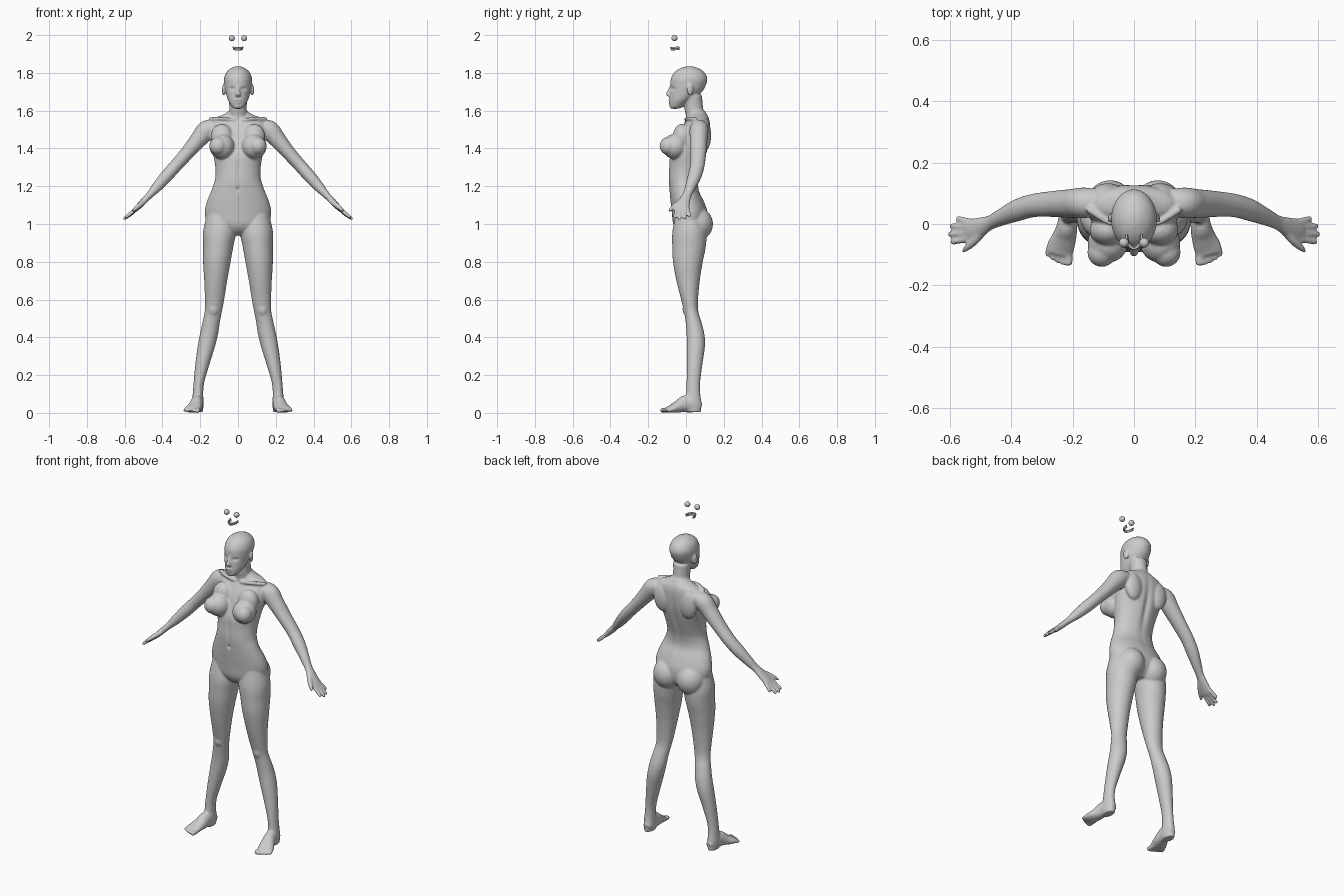
import bpy, bmesh, math
from mathutils import Vector, Matrix

bm = bmesh.new()
X, Y, Z = Vector((1, 0, 0)), Vector((0, 1, 0)), Vector((0, 0, 1))


def dense(pts, n=5):
    """Catmull-Rom refinement of a list of section tuples."""
    out = []
    for i in range(len(pts) - 1):
        a, b, c, d = (pts[max(i - 1, 0)], pts[i], pts[i + 1], pts[min(i + 2, len(pts) - 1)])
        for k in range(n):
            t = k / n
            out.append([.5 * (2 * q + (r - p) * t + (2 * p - 5 * q + 4 * r - s) * t * t
                              + (3 * q - p - 3 * r + s) * t ** 3)
                        for p, q, r, s in zip(a, b, c, d)])
    return out + [list(pts[-1])]


def tube(pts, ref=Y, axis=None, sides=28, mesh=None, n=5):
    """Loft of ellipses; each point is (x, y, z, ru, rv)."""
    mesh = mesh or bm
    pts = dense(pts, n)
    rings = []
    for i, p in enumerate(pts):
        c = Vector(p[:3])
        t = axis or (Vector(pts[min(i + 1, len(pts) - 1)][:3])
                     - Vector(pts[max(i - 1, 0)][:3])).normalized()
        u = ref.cross(t).normalized()
        v = t.cross(u)
        ru, rv = max(p[3], .002), max(p[4], .002)
        rings.append([mesh.verts.new(c + u * ru * math.cos(a) + v * rv * math.sin(a))
                      for a in (2 * math.pi * k / sides for k in range(sides))])
    for a, b in zip(rings, rings[1:]):
        for k in range(sides):
            j = (k + 1) % sides
            mesh.faces.new((a[k], a[j], b[j], b[k]))
    mesh.faces.new(rings[0][::-1])
    mesh.faces.new(rings[-1])


def stack(rows):
    """Centred vertical loft; each row is (z, half width, front y, back y)."""
    tube([(0, (f + b) / 2, z, w, (b - f) / 2) for z, w, f, b in rows], axis=Z, sides=40)


def blob(c, r, rot=None):
    m = Matrix.Translation(c) @ (rot or Matrix()) @ Matrix.Diagonal((*r, 1))
    bmesh.ops.create_uvsphere(bm, u_segments=28, v_segments=18, radius=1, matrix=m)


def finish(mesh, name):
    bmesh.ops.recalc_face_normals(mesh, faces=mesh.faces)
    me = bpy.data.meshes.new(name)
    mesh.to_mesh(me)
    mesh.free()
    ob = bpy.data.objects.new(name, me)
    bpy.context.collection.objects.link(ob)
    for f in me.polygons:
        f.use_smooth = True
    return ob


# torso
stack([(.94, .05, -.02, .07), (.965, .10, -.05, .10), (1.0, .16, -.068, .115),
       (1.06, .176, -.075, .115), (1.12, .164, -.082, .095), (1.18, .14, -.088, .068),
       (1.24, .121, -.093, .07), (1.3, .12, -.09, .088), (1.36, .13, -.085, .107),
       (1.42, .142, -.062, .122), (1.48, .15, -.04, .128), (1.53, .15, -.012, .128),
       (1.56, .125, .008, .122), (1.58, .075, .012, .112), (1.6, .045, .01, .1)])
# neck
stack([(1.53, .07, .0, .12), (1.57, .053, .0, .11), (1.61, .046, -.008, .092), (1.68, .05, -.01, .085)])
# head
stack([(1.61, .018, -.078, -.045), (1.618, .03, -.086, -.02), (1.635, .042, -.088, .0),
       (1.66, .055, -.088, .035), (1.7, .066, -.086, .085), (1.74, .073, -.083, .107),
       (1.77, .074, -.08, .113), (1.8, .064, -.064, .1), (1.82, .045, -.04, .076),
       (1.832, .022, -.01, .045), (1.835, .008, .01, .025)])
# nose and lips
tube([(0, -.08, 1.73, .007, .006), (0, -.09, 1.705, .009, .01), (0, -.094, 1.685, .015, .012),
      (0, -.086, 1.674, .012, .006)], axis=Z)
blob((0, -.087, 1.655), (.02, .008, .005))
blob((0, -.086, 1.645), (.017, .008, .005))

for s in (1, -1):
    def side(rows):
        return [(s * r[0], *r[1:]) for r in rows]
    # ear
    blob((s * .076, .022, 1.71), (.008, .018, .031), Matrix.Rotation(s * .35, 4, 'Z'))
    # collarbone and shoulder blade
    tube(side([(.015, .0, 1.55, .008, .008), (.08, .005, 1.558, .009, .009), (.15, .05, 1.555, .012, .012)]))
    blob((s * .085, .098, 1.47), (.055, .035, .085))
    # chest
    blob((s * .085, -.06, 1.41), (.066, .066, .066))
    blob((s * .105, -.092, 1.413), (.047, .048, .048))
    blob((s * .085, -.02, 1.46), (.06, .05, .07))
    # buttock
    blob((s * .078, .055, 1.0), (.082, .088, .09))
    # leg
    tube(side([(.095, .015, 1.05, .07, .07), (.098, .018, .96, .087, .09), (.105, .016, .88, .08, .089),
               (.112, .01, .8, .073, .079), (.118, .011, .7, .061, .062), (.124, .019, .6, .051, .045),
               (.13, .027, .54, .046, .038), (.142, .04, .48, .046, .042), (.153, .05, .42, .048, .047),
               (.168, .052, .35, .046, .048), (.19, .045, .25, .037, .041), (.207, .039, .16, .028, .036),
               (.212, .038, .1, .028, .038), (.213, .036, .05, .031, .046), (.213, .038, .004, .026, .042)]),
         axis=Z)
    blob((s * .13, .0, .55), (.026, .018, .035))
    # foot
    tube(side([(.21, .078, .03, .018, .02), (.212, .05, .042, .03, .04), (.217, .0, .048, .033, .046),
               (.226, -.04, .034, .039, .033), (.239, -.075, .022, .045, .022), (.246, -.1, .016, .042, .015)]),
         ref=Z)
    # toes
    for i in range(5):
        x, y, r = .213 + .017 * i, -.136 + .0015 * i * (i + 1), .0135 if i == 0 else .0098 - .0005 * i
        tube(side([(x, -.08, .016, r, r), (x, y + .02, .014, r, r), (x + .002, y + .006, .012, r, r * .95),
                   (x + .002, y, .011, r * .5, r * .5)]), ref=Z, sides=14)
    # arm and palm
    tube(side([(.12, .07, 1.515, .038, .045), (.165, .069, 1.497, .052, .05), (.205, .067, 1.452, .046, .047),
               (.27, .065, 1.375, .037, .042), (.33, .06, 1.308, .034, .038), (.38, .045, 1.252, .033, .036),
               (.43, .023, 1.195, .027, .028), (.468, .005, 1.153, .019, .024), (.5, -.009, 1.12, .017, .032),
               (.53, -.019, 1.089, .015, .038), (.548, -.021, 1.072, .012, .036)]))
    # fingers
    for y0, tip in ((-.047, (.597, -.06, 1.032)), (-.029, (.606, -.034, 1.024)),
                    (-.011, (.6, -.006, 1.026)), (.006, (.579, .019, 1.04))):
        a, b = Vector((.53, y0, 1.088)), Vector(tip)
        rows = [(*a.lerp(b, t), r, r) for t, r in ((0, .011), (.5, .0105), (.9, .009), (1, .005))]
        tube(side(rows), sides=14)
    # thumb
    tube(side([(.49, -.02, 1.125, .015, .015), (.52, -.055, 1.1, .014, .014),
               (.545, -.078, 1.08, .0105, .0105), (.558, -.09, 1.068, .006, .006)]), sides=14)

# fuse everything into one smooth skin
body = finish(bm, "body")
rem = body.modifiers.new("fuse", 'REMESH')
rem.mode = 'VOXEL'
rem.voxel_size = .0055
rem.use_smooth_shade = True
sm = body.modifiers.new("soften", 'SMOOTH')
sm.factor = .5
sm.iterations = 5
bpy.context.view_layer.objects.active = body
body.select_set(True)
bpy.ops.object.convert(target='MESH')

# sculpted hollows: eye sockets, mouth line, navel, midline, spine
dents = [((.033, -.08, 1.717), (.017, .03, .009), .009), ((-.033, -.08, 1.717), (.017, .03, .009), .009),
         ((0, -.09, 1.65), (.018, .02, .003), .004), ((0, -.09, 1.185), (.008, .03, .011), .009),
         ((0, -.09, 1.28), (.012, .03, .08), .006), ((0, .11, 1.36), (.018, .05, .15), -.011)]
for v in body.data.vertices:
    co = v.co.copy()
    for c, r, d in dents:
        q = sum(((co[k] - c[k]) / r[k]) ** 2 for k in range(3))
        if q < 9:
            v.co.y += d * math.exp(-q)
for f in body.data.polygons:
    f.use_smooth = True

# loose eyeballs above the head
for s, name in ((1, "eyeball_left"), (-1, "eyeball_right")):
    eye = bmesh.new()
    bmesh.ops.create_uvsphere(eye, u_segments=24, v_segments=16, radius=.016,
                              matrix=Matrix.Translation((s * .033, -.061, 1.984)))
    finish(eye, name)

# loose upper and lower teeth arcs
for name, z, k in (("teeth_upper", 1.935, 1), ("teeth_lower", 1.927, .92)):
    arc = bmesh.new()
    tube([(k * .025 * math.sin(a), -.035 - k * .045 * math.cos(a), z - .004 * math.cos(a), .004, .005)
          for a in (math.pi * (i / 8 - .5) for i in range(9))], ref=Z, sides=12, mesh=arc, n=3)
    finish(arc, name)
